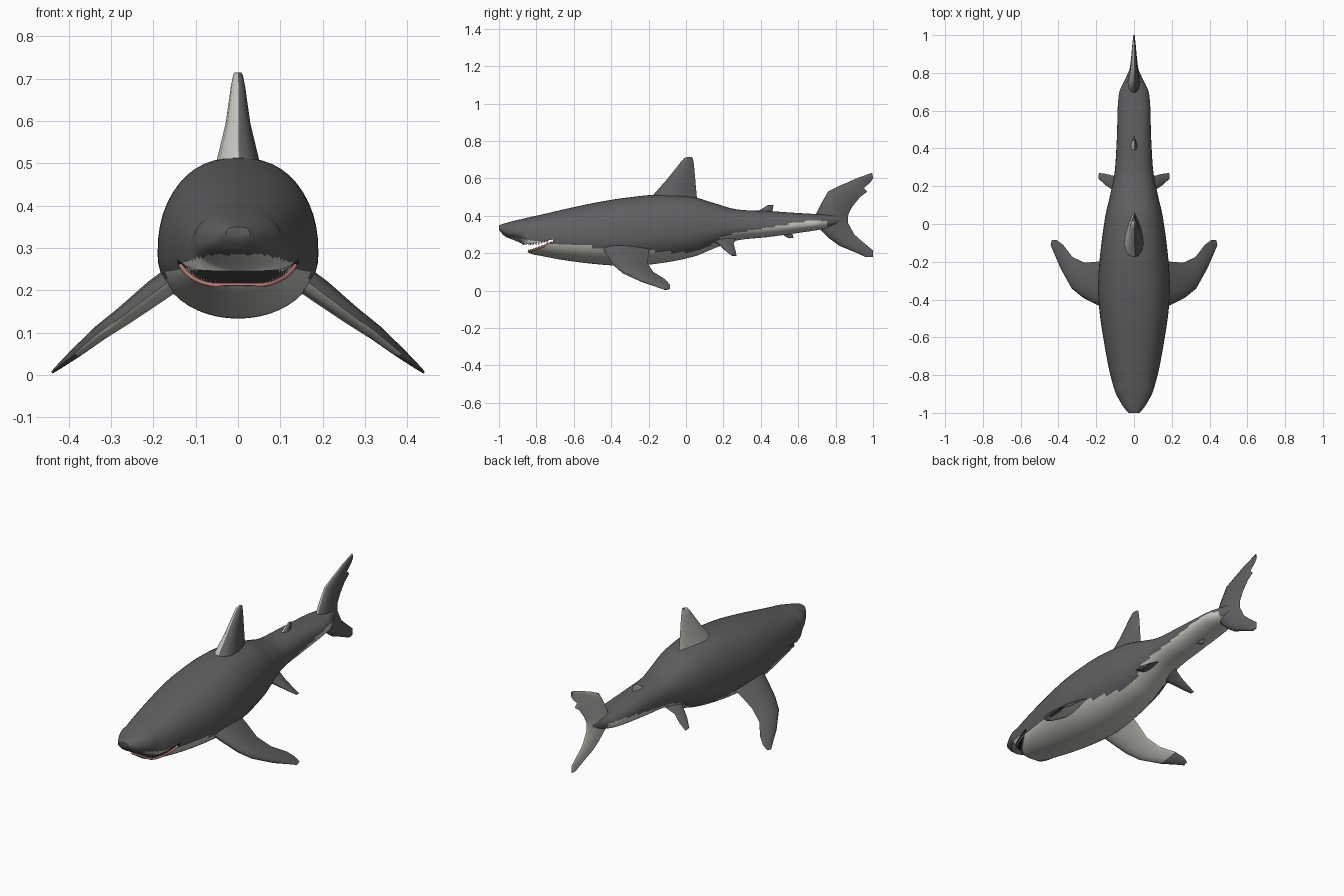
import bpy, bmesh, math
from mathutils import Vector

if "Cube" in bpy.data.objects:
    bpy.data.objects.remove(bpy.data.objects["Cube"])


def material(name, rgb):
    m = bpy.data.materials.new(name)
    m.diffuse_color = (*rgb, 1)
    m.use_nodes = True
    m.node_tree.nodes["Principled BSDF"].inputs["Base Color"].default_value = m.diffuse_color
    return m


GREY = material("slate_grey", (0.115, 0.115, 0.12))
PALE = material("pale_belly", (0.55, 0.55, 0.50))
DARK = material("mouth_black", (0.012, 0.01, 0.01))
PINK = material("gum_pink", (0.48, 0.20, 0.18))


def interp(pts, y, col):
    """Smooth (Hermite) lookup of a column in a table keyed by its first column."""
    y = min(max(y, pts[0][0]), pts[-1][0])
    i = next(k for k in range(len(pts) - 1) if y <= pts[k + 1][0])

    def slope(k):
        a, b = pts[max(k - 1, 0)], pts[min(k + 1, len(pts) - 1)]
        return (b[col] - a[col]) / (b[0] - a[0])
    p, q = pts[i], pts[i + 1]
    d = q[0] - p[0]
    t = (y - p[0]) / d
    return ((2*t**3 - 3*t**2 + 1) * p[col] + (t**3 - 2*t**2 + t) * d * slope(i)
            + (3*t**2 - 2*t**3) * q[col] + (t**3 - t**2) * d * slope(i + 1))


def activate(ob):
    bpy.ops.object.select_all(action='DESELECT')
    ob.select_set(True)
    bpy.context.view_layer.objects.active = ob


def finish(name, bm, mats, angle=40):
    bmesh.ops.recalc_face_normals(bm, faces=bm.faces)
    me = bpy.data.meshes.new(name)
    bm.to_mesh(me)
    bm.free()
    for m in mats:
        me.materials.append(m)
    ob = bpy.data.objects.new(name, me)
    bpy.context.collection.objects.link(ob)
    activate(ob)
    if angle:
        bpy.ops.object.shade_smooth_by_angle(angle=math.radians(angle))
    return ob


def loft(bm, rings):
    rings = [[bm.verts.new(p) for p in r] for r in rings]
    n = len(rings[0])
    for a, b in zip(rings, rings[1:]):
        for i in range(n):
            bm.faces.new((a[i], a[(i + 1) % n], b[(i + 1) % n], b[i]))
    bm.faces.new(rings[0])
    bm.faces.new(rings[-1])


# Body stations: y, top, bottom, half width
BODY = [(-1, .35, .325, .028), (-.97, .36, .292, .055), (-.9, .378, .262, .095),
        (-.87, .385, .245, .106), (-.845, .391, .205, .113), (-.78, .405, .187, .130),
        (-.63, .44, .160, .158), (-.46, .475, .140, .183), (-.32, .497, .133, .19),
        (-.15, .513, .145, .178), (.04, .50, .182, .152), (.16, .465, .230, .125),
        (.27, .435, .268, .103), (.45, .425, .288, .091), (.69, .41, .322, .08),
        (.76, .41, .335, .05), (.84, .405, .36, .012)]
# Height of the grey / pale border along the body
BORDER = [(-1, .27), (-.94, .285), (-.85, .272), (-.7, .25), (-.5, .235), (-.3, .22),
          (0, .205), (.12, .235), (.2, .29), (.4, .33), (.75, .372), (.77, .30), (.84, .28)]
# Edges of the mouth slot
LOWER = [(-.9, .20), (-.84, .212), (-.78, .23), (-.71, .264)]
UPPER = [(-.9, .24), (-.84, .25), (-.78, .26), (-.71, .274)]
UP_EXP, LOW_EXP = 2.35, 2.05


def station(y):
    top, bot, w = (interp(BODY, y, c) for c in (1, 2, 3))
    return top, bot, w, bot + .42 * (top - bot)


def ring(y, n=48):
    top, bot, w, mid = station(y)
    out = []
    for i in range(n):
        a = 2 * math.pi * i / n
        c, s = math.cos(a), math.sin(a)
        e = 2 / (UP_EXP if s >= 0 else LOW_EXP)
        h = top - mid if s >= 0 else mid - bot
        out.append((w * math.copysign(abs(c)**e, c), y, mid + h * math.copysign(abs(s)**e, s)))
    return out


def side_x(y, z):
    top, bot, w, mid = station(y)
    t, e = ((z - mid) / (top - mid), UP_EXP) if z > mid else ((mid - z) / (mid - bot), LOW_EXP)
    return w * max(0, 1 - t**e) ** (1 / e)


# Body, pale below the border line
bm = bmesh.new()
loft(bm, [ring(-1 + 1.84 * i / 170) for i in range(171)])
for f in bm.faces:
    c = f.calc_center_median()
    f.material_index = 1 if c.z < interp(BORDER, c.y, 1) else 0
body = finish("body", bm, [GREY, PALE, DARK])

# Mouth slot cut through the head
bm = bmesh.new()
profile = LOWER + UPPER[::-1]
loft(bm, [[(x, y, z) for y, z in profile] for x in (-.3, .3)])
for f in bm.faces:
    f.material_index = 2
cutter = finish("mouth_cutter", bm, [GREY, PALE, DARK], 0)
cutter.hide_render = True
activate(body)
mod = body.modifiers.new("mouth", 'BOOLEAN')
mod.operation, mod.solver, mod.object = 'DIFFERENCE', 'EXACT', cutter
bpy.ops.object.modifier_apply(modifier=mod.name)
bpy.data.objects.remove(cutter)
bpy.ops.object.shade_smooth_by_angle(angle=math.radians(40))

# Gum line on the lower jaw
half = []
for i in range(15):
    y = -.84 + .12 * i / 14
    z = interp(LOWER, y, 1)
    half.append((side_x(y, z) * .97, y, z))
path = [(-x, y, z) for x, y, z in half[::-1]] + half
cu = bpy.data.curves.new("lower_gum", 'CURVE')
cu.dimensions = '3D'
cu.bevel_depth, cu.bevel_resolution = .005, 2
sp = cu.splines.new('POLY')
sp.points.add(len(path) - 1)
for p, co in zip(sp.points, path):
    p.co = (*co, 1)
cu.materials.append(PINK)
gum = bpy.data.objects.new("lower_gum", cu)
bpy.context.collection.objects.link(gum)
activate(gum)
bpy.ops.object.convert(target='MESH')

# Teeth: small pointed pyramids along both jaws
bm = bmesh.new()
for line, d in ((LOWER, 1), (UPPER, -1)):
    for i in range(13):
        y = -.84 + .1 * i / 12
        z = interp(line, y, 1)
        for s in (-1, 1):
            x = s * side_x(y, z) * .93
            base = [bm.verts.new((x + .004 * math.cos(k * 2.094), y + .004 * math.sin(k * 2.094),
                                  z - .002 * d)) for k in range(3)]
            tip = bm.verts.new((x, y, z + .013 * d))
            bm.faces.new(base)
            for k in range(3):
                bm.faces.new((base[k], base[(k + 1) % 3], tip))
finish("teeth", bm, [PALE], 0)


def fin(name, sections, normal, mirror=False, pale_to=0):
    """Loft aerofoil sections given as (leading point, trailing point, half thickness)."""
    normal = Vector(normal).normalized()
    chord = [(1 - math.cos(math.pi * i / 8)) / 2 for i in range(9)]
    rings = []
    for lead, trail, t in sections:
        a, b = Vector(lead), Vector(trail)
        pts = [(c, 1) for c in chord] + [(c, -1) for c in chord[-2:0:-1]]
        rings.append([a.lerp(b, c) + normal * s * t * (2.6 * math.sqrt(c) * (1 - c) + .04)
                      for c, s in pts])
    bm = bmesh.new()
    loft(bm, rings)
    bmesh.ops.recalc_face_normals(bm, faces=bm.faces)
    for f in bm.faces:
        f.material_index = int(f.normal.dot(normal) < 0 and f.calc_center_median().x < pale_to)
    ob = finish(name, bm, [GREY, PALE], 50)
    if mirror:
        ob.modifiers.new("mirror", 'MIRROR')
        bpy.ops.object.modifier_apply(modifier="mirror")


def upright(*rows):
    return [((0, a, b), (0, c, d), t) for a, b, c, d, t in rows]


# Fins on the centre line: leading y z, trailing y z, half thickness
fin("dorsal_fin", upright((-.23, .45, .07, .45, .06), (-.175, .512, .058, .50, .048),
                          (-.10, .597, .05, .59, .028), (-.03, .685, .042, .68, .016),
                          (-.008, .71, .037, .705, .011), (.01, .715, .033, .714, .007)), (1, 0, 0))
fin("second_dorsal_fin", upright((.35, .40, .46, .40, .022), (.395, .432, .462, .425, .014),
                                 (.44, .459, .468, .458, .005)), (1, 0, 0))
fin("anal_fin", upright((.47, .32, .57, .32, .015), (.52, .297, .57, .30, .01),
                        (.55, .28, .575, .283, .004)), (1, 0, 0))
fin("tail_fin", upright((.96, .18, 1.0, .18, .004), (.91, .203, 1.0, .215, .009),
                        (.82, .24, .94, .265, .016), (.765, .28, .90, .30, .022),
                        (.715, .33, .865, .365, .03), (.69, .40, .868, .41, .03),
                        (.725, .47, .89, .45, .024), (.76, .53, .93, .50, .018),
                        (.83, .565, .97, .53, .013), (.86, .577, .95, .548, .012),
                        (.91, .60, .985, .578, .009), (.995, .63, 1.0, .60, .004)), (1, 0, 0))

# Paired fins
fin("pectoral_fins", [((.12, -.46, .25), (.12, -.19, .25), .03),
                      ((.19, -.43, .20), (.20, -.20, .195), .028),
                      ((.27, -.39, .14), (.26, -.205, .145), .022),
                      ((.325, -.345, .10), (.325, -.175, .10), .018),
                      ((.385, -.24, .05), (.375, -.11, .06), .012),
                      ((.42, -.16, .022), (.41, -.085, .03), .007),
                      ((.44, -.115, .005), (.435, -.085, .01), .003)],
    (.65, 0, .76), mirror=True, pale_to=.39)
fin("pelvic_fins", [((.05, .12, .285), (.05, .27, .285), .018),
                    ((.105, .175, .25), (.11, .255, .25), .014),
                    ((.15, .205, .22), (.145, .265, .215), .009),
                    ((.188, .24, .19), (.185, .27, .185), .003)],
    (.6, 0, .8), mirror=True)
